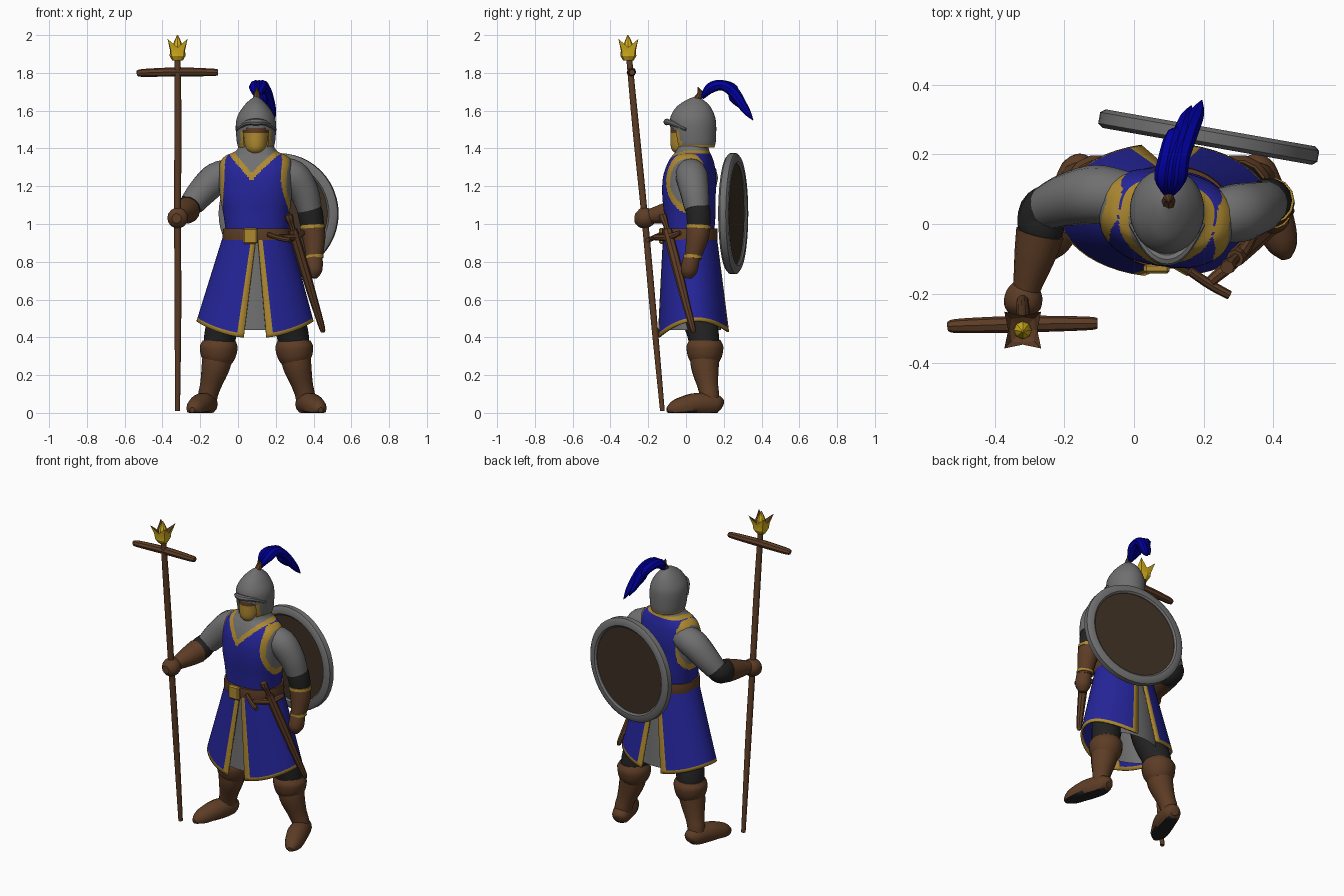
import bpy, bmesh, math
from mathutils import Vector, Matrix

if "Cube" in bpy.data.objects:
    bpy.data.objects.remove(bpy.data.objects["Cube"])

def mat(name, r, g, b):
    m = bpy.data.materials.new(name)
    m.diffuse_color = (r, g, b, 1)
    m.use_nodes = True
    m.node_tree.nodes["Principled BSDF"].inputs["Base Color"].default_value = m.diffuse_color
    return m

BLUE = mat("tunic blue", .018, .018, .32)
PLUME = mat("plume blue", 0, 0, .34)
GOLD = mat("trim gold", .42, .25, .03)
BRIGHT = mat("crown gold", .66, .43, .012)
GREY = mat("steel grey", .16, .16, .16)
BROWN = mat("leather brown", .11, .046, .019)
WOOD = mat("shield brown", .048, .03, .017)
BLACK = mat("cloth black", .016, .016, .016)

def finish(name, bm, mats, angle=40):
    bmesh.ops.recalc_face_normals(bm, faces=bm.faces[:])
    me = bpy.data.meshes.new(name)
    bm.to_mesh(me)
    bm.free()
    for m in mats:
        me.materials.append(m)
    ob = bpy.data.objects.new(name, me)
    bpy.context.collection.objects.link(ob)
    bpy.ops.object.select_all(action='DESELECT')
    bpy.context.view_layer.objects.active = ob
    ob.select_set(True)
    bpy.ops.object.shade_smooth_by_angle(angle=math.radians(angle))
    return ob

def grid(name, rows, mats, rule=None, closed=True, caps=True, angle=40):
    """Skin rows of points; rule(centre, row, column) gives a material, -1 leaves a hole."""
    bm = bmesh.new()
    vs = [[bm.verts.new(p) for p in row] for row in rows]
    n = len(rows[0])
    for j in range(len(rows) - 1):
        for i in range(n if closed else n - 1):
            k = (i + 1) % n
            q = (vs[j][i], vs[j][k], vs[j + 1][k], vs[j + 1][i])
            c = (q[0].co + q[1].co + q[2].co + q[3].co) / 4
            idx = rule(c, j, i) if rule else 0
            if idx >= 0:
                bm.faces.new(q).material_index = idx
    if closed and caps:
        bm.faces.new(vs[0])
        bm.faces.new(vs[-1])
    return finish(name, bm, mats, angle)

def spline(keys, steps):
    """Catmull-Rom through tuples of any length."""
    k = [keys[0]] + list(keys) + [keys[-1]]
    out = []
    for s in range(1, len(k) - 2):
        for t in [i / steps for i in range(steps)]:
            out.append([.5 * (2 * b + (c - a) * t + (2 * a - 5 * b + 4 * c - d) * t * t
                        + (3 * b - a - 3 * c + d) * t ** 3)
                        for a, b, c, d in zip(k[s - 1], k[s], k[s + 1], k[s + 2])])
    return out + [list(keys[-1])]

def tube(name, keys, mats, steps=4, sides=14, flat=1, ref=None, rule=None, floor=None):
    """Round limb through (x, y, z, radius) keys."""
    pts = spline(keys, steps)
    P = [Vector(p[:3]) for p in pts]
    d = (P[-1] - P[0]).normalized()
    ref = Vector(ref or ((0, 0, 1) if abs(d.y) > .7 or abs(d.x) > .8 else (0, 1, 0)))
    rows = []
    for i, p in enumerate(P):
        t = (P[min(i + 1, len(P) - 1)] - P[max(i - 1, 0)]).normalized()
        side = t.cross(ref).normalized()
        up = side.cross(t)
        row = []
        for s in range(sides):
            a = 2 * math.pi * s / sides
            q = p + pts[i][3] * (side * math.cos(a) + up * flat * math.sin(a))
            if floor is not None:
                q.z = max(q.z, floor)
            row.append(q)
        rows.append(row)
    return grid(name, rows, mats, rule)

TW = Vector((.1, .02, 0))
def twist(p, sign=1):
    a = -math.radians(10) * min(1, max(0, (p.z - .95) / .25)) * sign
    return Matrix.Rotation(a, 3, 'Z') @ (p - TW) + TW

def loft(name, keys, mats, steps=5, sides=48, power=2.0, rule=None, caps=True, turn=False):
    """Upright body through (z, cx, cy, rx, ry) keys."""
    rows = []
    for z, cx, cy, rx, ry in spline(keys, steps):
        row = []
        for s in range(sides):
            a = 2 * math.pi * s / sides
            c, n = math.cos(a), math.sin(a)
            p = Vector((cx + rx * math.copysign(abs(c) ** (2 / power), c),
                        cy + ry * math.copysign(abs(n) ** (2 / power), n), z))
            row.append(twist(p) if turn else p)
        rows.append(row)
    return grid(name, rows, mats, rule, True, caps)

# Torso: blue tunic with gold V neck and armholes over grey mail
def torso_rule(c, j, i):
    p = twist(c, -1)
    x, y, z = abs(p.x - .095), p.y, p.z
    arm = ((y - .03) / .085) ** 2 + ((z - 1.22) / .125) ** 2
    if x > .15 and arm < 1:
        return 1
    if (x > .14 and arm < 1.7) or (z > 1.3 and .16 < x < .18):
        return 2
    if y < .02:
        return 1 if x < (z - 1.27) * .95 else 2 if x < (z - 1.228) * .95 else 0
    return 1 if z > 1.39 else 2 if z > 1.375 else 0

loft("tunic_top", [(.90, .1, .02, .172, .13), (.96, .1, .02, .166, .13), (1.05, .098, .02, .175, .135),
     (1.15, .095, .015, .19, .138), (1.25, .095, .018, .196, .135), (1.32, .095, .025, .193, .118),
     (1.36, .095, .03, .165, .1), (1.39, .095, .035, .105, .085), (1.45, .095, .035, .08, .075)],
     [BLUE, GREY, GOLD], steps=10, sides=160, power=2.4, rule=torso_rule, turn=True)

# Skirt: two flared panels, slit front and back, gold borders
us = [0, .045] + [.045 + .91 * k / 20 for k in range(1, 21)] + [1]
ts = [k / 14 * .96 for k in range(15)] + [1]
for s, side in ((-1, "right"), (1, "left")):
    rows = []
    for t in ts:
        rx, ry = .17 + .135 * t, .136 + .052 * t
        a0 = math.asin((.002 + .058 * t) / rx)
        a1 = math.pi - math.asin((.002 + .066 * t) / rx)
        row = []
        for u in us:
            a = a0 + (a1 - a0) * u
            hem = .395 + .075 * math.sin(a) ** 2 + .03 * (1 - math.cos(a)) / 2
            row.append((.1 - .01 * t + s * rx * math.sin(a),
                        .02 + .02 * t - ry * math.cos(a), .95 + (hem - .95) * t))
        rows.append(row)
    ob = grid(side + "_skirt_panel", rows, [BLUE, GOLD],
              lambda c, j, i: int(i in (0, 21) or j == len(ts) - 2), closed=False)
    m = ob.modifiers.new("thickness", 'SOLIDIFY')
    m.thickness, m.offset = .01, 0
loft("mail_skirt", [(.94, .1, .02, .155, .12), (.7, .1, .03, .19, .135), (.44, .1, .035, .225, .15)],
     [GREY], caps=False)

# Belt and buckle
loft("belt", [(.915, .1, .02, .181, .146), (.945, .1, .02, .182, .148), (.975, .1, .02, .178, .146)],
     [BROWN], steps=2, power=2.2)
bm = bmesh.new()
bmesh.ops.create_cube(bm, size=1, matrix=Matrix.Translation((.065, -.128, .937)) @ Matrix.Diagonal((.075, .03, .085, 1)))
bmesh.ops.bevel(bm, geom=bm.edges[:], offset=.008, segments=1, affect='EDGES')
finish("buckle", bm, [GOLD], 20)

# Head, helmet with open face, brow and spike
loft("head", [(1.37, .095, -.01, .03, .04), (1.40, .095, -.01, .055, .068), (1.47, .095, .0, .066, .082),
     (1.53, .095, .01, .07, .085), (1.6, .095, .02, .04, .05)], [GOLD, BROWN],
     rule=lambda c, j, i: int(c.z > 1.485))
loft("helmet", [(1.405, .095, .045, .094, .106), (1.44, .095, .043, .102, .115), (1.52, .095, .038, .107, .122),
     (1.57, .095, .036, .098, .117), (1.62, .095, .04, .068, .09), (1.655, .095, .047, .035, .048),
     (1.675, .095, .055, .006, .008)], [GREY, GOLD], steps=6, sides=64,
     rule=lambda c, j, i: -1 if abs(c.x - .095) < .064 and c.y < .03 and c.z < 1.515 - abs(c.x - .095) * .3
     else int(c.z < 1.418 or (c.z < 1.5 and c.y < .03 and abs(c.x - .095) < .082)))
tube("helmet_brow", [(-.008, .0, 1.50, .008), (.045, -.078, 1.535, .014), (.095, -.102, 1.54, .018),
     (.145, -.078, 1.535, .014), (.198, .0, 1.50, .008)], [GREY], sides=8)
tube("helmet_spike", [(.098, .055, 1.655, .02), (.1, .075, 1.69, .016), (.1, .062, 1.725, .002)], [BROWN], sides=8)

# Plume of three feather strands
for k, (ex, ey, ez) in enumerate([(.195, .355, 1.55), (.165, .34, 1.575), (.15, .29, 1.61)]):
    o = (k - 1) * .018
    tube(f"plume_strand_{k + 1}", [(.1, .085, 1.67, .012), (.105 - o, .13, 1.72, .028), (.115 - o, .19, 1.735, .027),
         (.135 - o, .25, 1.705 + o * .4, .028), (ex - .015, ey - .04, ez + .055, .022), (ex, ey, ez, .002)],
         [PLUME], sides=8, ref=(1, 0, 0))

# Arms: mail sleeve, black elbow, leather forearm and fist
arms = {
    "right": [[(-.02, .075, 1.27, .075), (-.11, .085, 1.245, .085), (-.19, .07, 1.17, .077), (-.245, .05, 1.105, .066)],
              [(-.235, .06, 1.12, .06), (-.265, .035, 1.085, .066), (-.268, -.01, 1.075, .067), (-.275, -.04, 1.07, .06)],
              [(-.27, -.025, 1.072, .07), (-.285, -.09, 1.06, .06), (-.305, -.17, 1.045, .043), (-.31, -.19, 1.04, .04)],
              [(-.308, -.165, 1.04, .03), (-.315, -.2, 1.035, .052), (-.322, -.24, 1.03, .052), (-.325, -.27, 1.03, .025)]],
    "left": [[(.2, .02, 1.28, .07), (.29, .03, 1.255, .085), (.35, .045, 1.17, .077), (.378, .058, 1.08, .066)],
             [(.37, .055, 1.11, .06), (.382, .065, 1.06, .066), (.392, .068, 1.0, .063), (.395, .065, .96, .055)],
             [(.393, .066, .985, .064), (.402, .06, .93, .061), (.404, .045, .86, .05), (.402, .035, .82, .044)],
             [(.402, .035, .84, .04), (.403, .025, .8, .046), (.4, .015, .75, .044), (.395, .01, .715, .022)]]}
for side, parts in arms.items():
    for part, keys, m in zip(("sleeve", "elbow", "forearm", "hand"), parts, (GREY, BLACK, BROWN, BROWN)):
        tube(f"{side}_{part}", keys, [m])
for k, (y, z, r) in enumerate([(.067, .985, .067), (.037, .828, .05)]):
    tube(f"bracer_band_{k + 1}", [(.394 + .008 * k, y, z + .009, r), (.395 + .008 * k, y - .001, z - .009, r)], [GOLD])

# Legs: black trousers, boots with turned cuffs, splayed feet
for s, side in ((-1, "right"), (1, "left")):
    leg = lambda pts: [(.098 + s * d, y, z, r) for d, y, z, r in pts]
    tube(side + "_trouser", leg([(.1, .05, .75, .09), (.15, .06, .55, .092), (.19, .09, .42, .085), (.2, .1, .34, .08)]), [BLACK])
    tube(side + "_boot", leg([(.2, .1, .34, .08), (.215, .1, .25, .076), (.242, .115, .15, .057),
         (.258, .125, .09, .052), (.262, .125, .03, .052)]), [BROWN])
    tube(side + "_boot_cuff", leg([(.2, .1, .385, .085), (.2, .1, .35, .1), (.204, .1, .3, .092), (.208, .1, .265, .074)]), [BROWN])
    tube(side + "_foot", leg([(.248, .19, .035, .025), (.255, .16, .045, .052), (.285, .06, .045, .062),
         (.315, -.02, .03, .055), (.332, -.07, .02, .04), (.34, -.1, .015, .014)]), [BROWN, BLACK],
         floor=0, rule=lambda c, j, i: int(c.z < .008))

# Shield slung on the back
turn = Matrix.Translation((.215, .25, 1.055)) @ Matrix.Rotation(math.radians(-10), 4, 'Z') @ Matrix.Rotation(math.pi / 2, 4, 'X')
bm = bmesh.new()
bmesh.ops.create_cone(bm, cap_ends=True, segments=48, radius1=.28, radius2=.28, depth=.026, matrix=turn)
finish("shield_board", bm, [WOOD])
rim = [(.266, -.018), (.276, -.027), (.306, -.027), (.32, -.016), (.32, .016), (.306, .027), (.276, .027), (.266, .018), (.266, -.018)]
grid("shield_rim", [[turn @ Vector((r * math.cos(a * math.pi / 24), r * math.sin(a * math.pi / 24), h))
     for a in range(48)] for r, h in rim], [GREY], caps=False)

# Sheathed sword at the left hip
tube("sword_grip", [(.268, -.125, 1.05, .02), (.272, -.12, 1.03, .022), (.285, -.105, .99, .015), (.3, -.09, .93, .018)], [BROWN], sides=8)
tube("sword_guard", [(.16, -.135, .945, .013), (.22, -.175, .925, .014), (.275, -.205, .915, .013)], [BROWN], sides=8)
tube("sword_guard_bar", [(.22, -.165, .93, .016), (.3, -.095, .93, .02), (.345, -.03, .955, .013)], [BROWN], sides=8, ref=(0, 0, 1))
tube("scabbard", [(.29, -.1, .97, .026), (.34, -.055, .8, .027), (.4, -.005, .6, .022), (.445, .035, .45, .016), (.45, .04, .425, .006)], [BROWN], sides=8)

# Staff with crossbar and knots
tube("staff", [(-.32, -.125, .01, .013), (-.318, -.175, .55, .018), (-.32, -.22, 1.05, .018),
     (-.318, -.265, 1.5, .019), (-.32, -.302, 1.89, .016)], [BROWN], sides=10)
tube("crossbar", [(-.535, -.295, 1.797, .014), (-.5, -.293, 1.8, .021), (-.32, -.288, 1.805, .024),
     (-.14, -.286, 1.803, .02), (-.105, -.286, 1.803, .015)], [BROWN], sides=8)

# Crown finial: cup with four spikes and a centre knob
def ring(r_hi, r_lo, hi, lo):
    return [(-.32 + (r_lo if k % 2 else r_hi) * math.cos((k + 1) * math.pi / 4),
             -.305 + (r_lo if k % 2 else r_hi) * math.sin((k + 1) * math.pi / 4), lo if k % 2 else hi) for k in range(8)]
grid("crown_cup", [ring(.028, .028, 1.865, 1.865), ring(.046, .042, 1.89, 1.89), ring(.05, .04, 1.92, 1.92),
     ring(.075, .042, 1.98, 1.935), ring(.046, .036, 1.93, 1.925), ring(.02, .02, 1.915, 1.915)],
     [BRIGHT, BROWN], rule=lambda c, j, i: int(j >= 3), angle=20)
tube("crown_knob", [(-.32, -.305, 1.905, .026), (-.32, -.306, 1.95, .024), (-.32, -.308, 2.0, .003)], [BRIGHT], sides=8)
